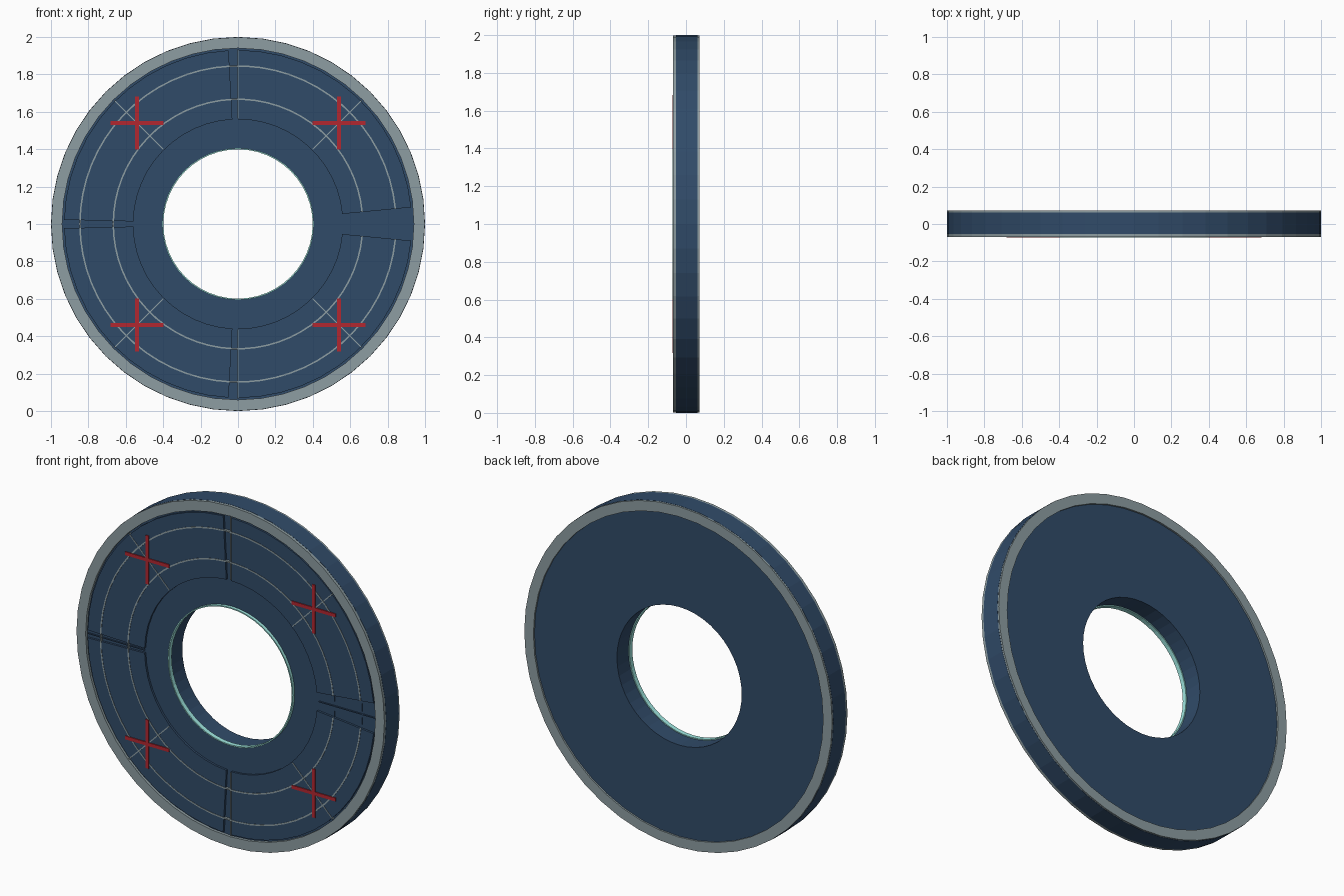
import bpy, bmesh
from math import cos, sin, radians, pi
from mathutils import Matrix, Vector

if "Cube" in bpy.data.objects:
    bpy.data.objects.remove(bpy.data.objects["Cube"])

CZ = 1.0      # height of the ring centre
SEG = 48      # facets round the ring


def material(name, rgb):
    m = bpy.data.materials.new(name)
    m.diffuse_color = (*rgb, 1)
    m.use_nodes = True
    m.node_tree.nodes["Principled BSDF"].inputs["Base Color"].default_value = m.diffuse_color
    return m


NAVY = material("navy", (0.03, 0.07, 0.14))
STEEL = material("steel", (0.27, 0.34, 0.36))
RED = material("red", (0.45, 0.02, 0.03))
CYAN = material("cyan", (0.35, 0.8, 0.75))


def finish(bm, name, mat):
    bmesh.ops.recalc_face_normals(bm, faces=bm.faces)
    me = bpy.data.meshes.new(name)
    bm.to_mesh(me)
    bm.free()
    ob = bpy.data.objects.new(name, me)
    me.materials.append(mat)
    bpy.context.collection.objects.link(ob)
    return ob


def arc(name, r0, r1, y0, y1, mat, a0=0, a1=360, n=SEG):
    """Rectangular section swept round the y axis, closed when it is a full turn."""
    bm = bmesh.new()
    full = a1 - a0 >= 360
    rows = []
    for i in range(n if full else n + 1):
        a = radians(a0 + (a1 - a0) * i / n)
        rows.append([bm.verts.new((r * cos(a), y, CZ + r * sin(a)))
                     for r, y in ((r0, y0), (r1, y0), (r1, y1), (r0, y1))])
    for i in range(n):
        p, q = rows[i], rows[(i + 1) % len(rows)]
        for k in range(4):
            bm.faces.new((p[k], p[(k + 1) % 4], q[(k + 1) % 4], q[k]))
    if not full:
        bm.faces.new(rows[0])
        bm.faces.new(rows[-1])
    return finish(bm, name, mat)


def bar(name, x, z, length, width, y0, y1, angle, mat):
    """Flat bar lying in the face of the ring, turned by angle degrees."""
    bm = bmesh.new()
    m = (Matrix.Translation((x, (y0 + y1) / 2, z))
         @ Matrix.Rotation(-radians(angle), 4, 'Y')
         @ Matrix.Diagonal(Vector((length, y1 - y0, width, 1))))
    bmesh.ops.create_cube(bm, size=1, matrix=m)
    return finish(bm, name, mat)


# Main ring body
arc("ring_body", 0.405, 1.0, -0.054, 0.062, NAVY)

# Raised rims on both sides
arc("front_rim", 0.94, 0.999, -0.07, -0.05, STEEL)
arc("back_rim", 0.94, 0.999, 0.05, 0.072, STEEL)

# Thin bright lip at the hole
arc("hole_lip", 0.399, 0.406, -0.072, -0.045, CYAN)

# Raised front plates with uneven gaps between them
for i, (a0, a1) in enumerate(((5.5, 90), (93.1, 178.6), (181.4, 266.9), (270, 354.5))):
    arc(f"front_plate_{i + 1}", 0.56, 0.93, -0.066, -0.05, NAVY, a0, a1, 12)

# Thin circular guide lines
for i, r in enumerate((0.667, 0.845)):
    arc(f"guide_circle_{i + 1}", r - 0.004, r + 0.004, -0.068, -0.054, STEEL, 5.5, 354.5, 64)
    arc(f"gap_circle_{i + 1}", r - 0.002, r + 0.002, -0.057, -0.05, NAVY, -5.5, 5.5, 2)

# Radial guide lines every 45 degrees
for k in range(8):
    a = radians(45 * k)
    low = k in (0, 4)
    bar(f"radial_line_{k + 1}", 0.75 * cos(a), CZ + 0.75 * sin(a), 0.37, 0.006,
        -0.06 if low else -0.068, -0.05, 45 * k, NAVY if low else STEEL)

# Red crosses in the four quarters
for sx in (-1, 1):
    for sz in (-1, 1):
        tag = ("left" if sx < 0 else "right") + ("_lower" if sz < 0 else "_upper")
        for part, ang in (("bar", 0), ("post", 90)):
            bar(f"cross_{part}_{tag}", 0.54 * sx, CZ + 0.54 * sz, 0.285, 0.02,
                -0.0715, -0.06, ang, RED)
